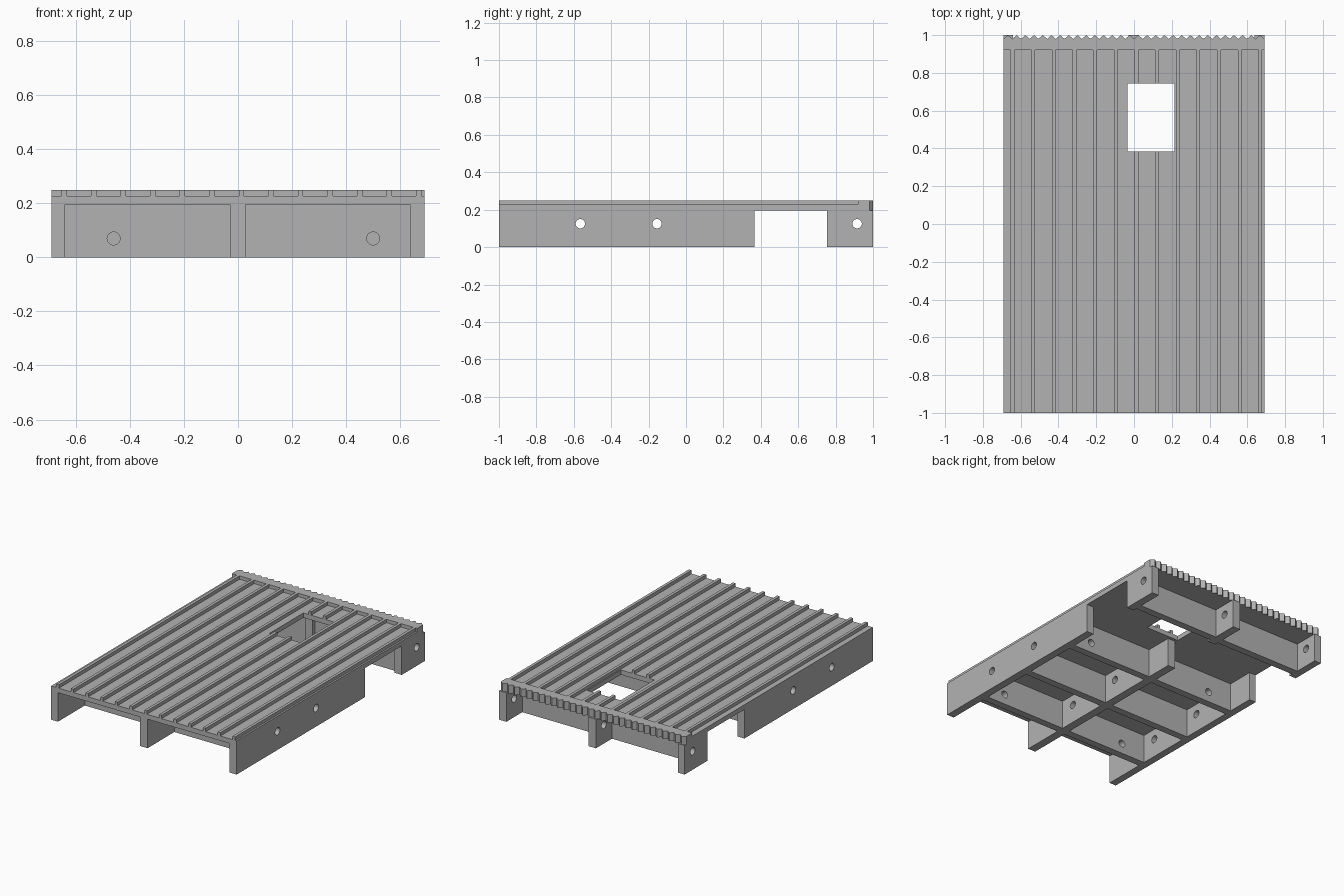
import bpy
import bmesh
import math
from mathutils import Matrix

cube = bpy.data.objects.get("Cube")
if cube:
    bpy.data.objects.remove(cube, do_unlink=True)

grey = bpy.data.materials.new("plain grey")
grey.use_nodes = True
color = (0.45, 0.45, 0.45, 1)
grey.diffuse_color = color
grey.node_tree.nodes["Principled BSDF"].inputs["Base Color"].default_value = color

HALF_W, HALF_L, TOP = 0.69, 1.0, 0.25
UNDER, GROOVE = 0.195, 0.227       # deck underside and groove floor
STRIP_Y, VALLEY_Y = 0.92, 0.98     # rear strip start and tooth roots


def to_object(bm, name):
    bmesh.ops.recalc_face_normals(bm, faces=bm.faces[:])
    mesh = bpy.data.meshes.new(name)
    bm.to_mesh(mesh)
    bm.free()
    mesh.materials.append(grey)
    obj = bpy.data.objects.new(name, mesh)
    bpy.context.scene.collection.objects.link(obj)
    return obj


def prism(name, points, vector):
    """Extrude a closed outline of 3D points along a vector."""
    bm = bmesh.new()
    face = bm.faces.new([bm.verts.new(p) for p in points])
    out = bmesh.ops.extrude_face_region(bm, geom=[face], use_keep_orig=True)
    moved = [g for g in out["geom"] if isinstance(g, bmesh.types.BMVert)]
    bmesh.ops.translate(bm, verts=moved, vec=vector)
    return to_object(bm, name)


def box(name, x0, x1, y0, y1, z0, z1):
    return prism(name, [(x0, y0, z0), (x1, y0, z0), (x1, y1, z0), (x0, y1, z0)],
                 (0, 0, z1 - z0))


def rod(axis, center, radius, length):
    bm = bmesh.new()
    turn = Matrix.Rotation(math.pi / 2, 4, "Y" if axis == "X" else "X")
    bmesh.ops.create_cone(bm, cap_ends=True, segments=32, radius1=radius,
                          radius2=radius, depth=length,
                          matrix=Matrix.Translation(center) @ turn)
    return to_object(bm, "hole_cutter")


def cut(obj, cutters):
    """Subtract each cutter, then discard it."""
    bpy.context.view_layer.objects.active = obj
    for cutter in cutters:
        cutter.hide_render = True
        mod = obj.modifiers.new("cut", "BOOLEAN")
        mod.operation, mod.solver, mod.object = "DIFFERENCE", "EXACT", cutter
        bpy.ops.object.modifier_apply(modifier=mod.name)
        bpy.data.objects.remove(cutter, do_unlink=True)


# Ribbed deck: comb-shaped section swept along the length
section = [(HALF_W, UNDER), (-HALF_W, UNDER), (-HALF_W, GROOVE)]
for i in range(13):
    x = -0.643 + i * 0.1093
    section += [(x - 0.01, GROOVE), (x - 0.01, TOP), (x + 0.01, TOP), (x + 0.01, GROOVE)]
section.append((HALF_W, GROOVE))
deck = prism("ribbed_deck", [(x, -HALF_L, z) for x, z in section],
             (0, HALF_L + STRIP_Y, 0))
cut(deck, [box("opening_cutter", -0.035, 0.215, 0.385, 0.745, 0.1, 0.4)])

# Toothed rear strip: zigzag outline
teeth = 30
pitch = 2 * HALF_W / teeth
outline = [(HALF_W, STRIP_Y, UNDER), (-HALF_W, STRIP_Y, UNDER)]
for i in range(teeth):
    x = -HALF_W + i * pitch
    outline += [(x, VALLEY_Y, UNDER), (x + pitch / 2, HALF_L, UNDER)]
outline.append((HALF_W, VALLEY_Y, UNDER))
prism("toothed_rear_strip", outline, (0, 0, TOP - UNDER))

# Long beams with the side notch and cross-drilled holes
side = [(-HALF_L, 0), (0.365, 0), (0.365, UNDER), (0.755, UNDER),
        (0.755, 0), (HALF_L, 0), (HALF_L, UNDER), (-HALF_L, UNDER)]
beams = (("right_beam", -HALF_W, -0.64), ("middle_beam", -0.03, 0.027),
         ("left_beam", 0.637, HALF_W))
for name, x0, x1 in beams:
    # the deck closes the notch, so build the two stretches separately
    for part, run in (("front", side[:3] + side[-1:]), ("rear", side[3:7])):
        beam = prism(f"{name}_{part}", [(x0, y, z) for y, z in run], (x1 - x0, 0, 0))
        holes = (-0.565, -0.155) if part == "front" else (0.915,)
        cut(beam, [rod("X", ((x0 + x1) / 2, y, 0.125), 0.025, 0.2) for y in holes])

# Cross beams; two rows are drilled
bays = (("right", -0.64, -0.03, -0.46), ("left", 0.027, 0.637, 0.5))
rows = (("front", -0.665, True), ("center", -0.245, False),
        ("inner", 0.18, True), ("rear", 0.83, False))
for row, y, drilled in rows:
    for bay, x0, x1, hole_x in bays:
        cross = box(f"{row}_{bay}_cross_beam", x0, x1, y - 0.05, y, 0, UNDER)
        if drilled:
            cut(cross, [rod("Y", (hole_x, y, 0.07), 0.024, 0.3)])
